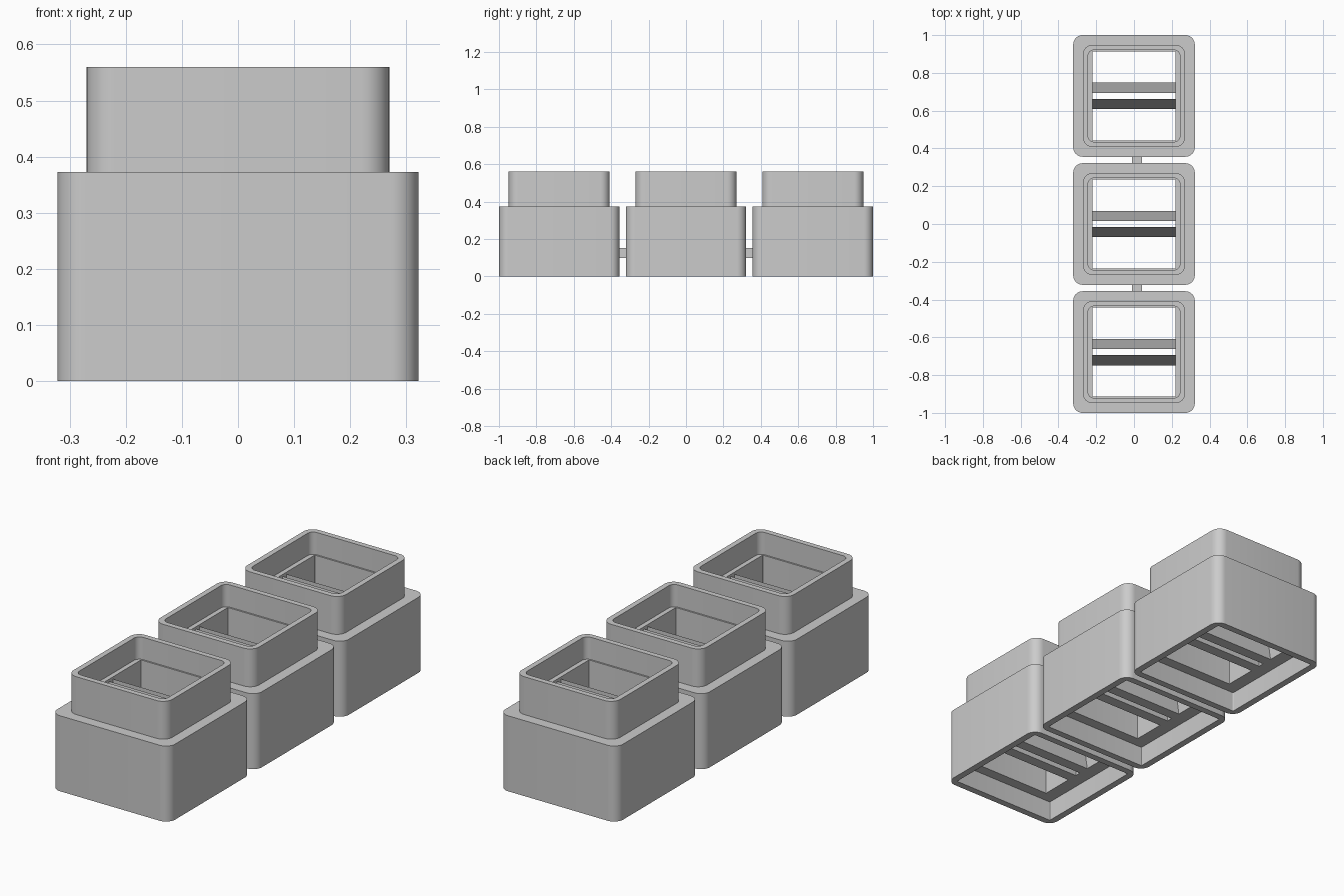
import bpy, bmesh, math

cube = bpy.data.objects.get("Cube")
if cube:
    bpy.data.objects.remove(cube, do_unlink=True)

grey = bpy.data.materials.new("plain grey")
grey.use_nodes = True
GREY = (0.6, 0.6, 0.6, 1)
grey.diffuse_color = GREY
grey.node_tree.nodes["Principled BSDF"].inputs["Base Color"].default_value = GREY

PITCH = 0.678
SEGMENTS = 8
STEP_Z, TOP_Z = 0.373, 0.56
LEDGE_Z, FLOOR_Z = 0.45, 0.1


def finish(name, bm, smooth=False):
    bmesh.ops.recalc_face_normals(bm, faces=bm.faces[:])
    mesh = bpy.data.meshes.new(name)
    bm.to_mesh(mesh)
    bm.free()
    mesh.materials.append(grey)
    obj = bpy.data.objects.new(name, mesh)
    bpy.context.collection.objects.link(obj)
    if smooth:
        bpy.ops.object.select_all(action='DESELECT')
        obj.select_set(True)
        bpy.context.view_layer.objects.active = obj
        bpy.ops.object.shade_smooth_by_angle(angle=math.radians(30))
    return obj


def rounded_ring(bm, half_x, half_y, radius, z):
    ring = []
    for corner, (sx, sy) in enumerate([(1, 1), (-1, 1), (-1, -1), (1, -1)]):
        for i in range(SEGMENTS + 1):
            a = math.pi / 2 * (corner + i / SEGMENTS)
            ring.append(bm.verts.new((sx * (half_x - radius) + radius * math.cos(a),
                                      sy * (half_y - radius) + radius * math.sin(a), z)))
    return ring


def build_housing(name):
    # One closed skin: outer walls, rim, upper recess, window, lower cavity
    bm = bmesh.new()
    outer = (0.322, 0.322, 0.05)
    collar = (0.27, 0.27, 0.05)
    recess = (0.243, 0.243, 0.03)
    window = (0.22, 0.235, 0.001)
    cavity = (0.288, 0.288, 0.004)
    levels = [(outer, 0), (outer, STEP_Z), (collar, STEP_Z), (collar, TOP_Z),
              (recess, TOP_Z), (recess, LEDGE_Z), (window, LEDGE_Z),
              (window, FLOOR_Z), (cavity, FLOOR_Z), (cavity, 0)]
    rings = [rounded_ring(bm, *shape, z) for shape, z in levels]
    for lower, upper in zip(rings, rings[1:] + rings[:1]):
        for i in range(len(lower)):
            j = (i + 1) % len(lower)
            bm.faces.new((lower[i], lower[j], upper[j], upper[i]))
    return finish(name, bm, smooth=True)


def build_crossbar(name, side):
    # Wedge with a steep outer slope and an upright inner face
    bm = bmesh.new()
    profile = [(0.015, FLOOR_Z), (0.07, FLOOR_Z), (0.015, LEDGE_Z - 0.01)]
    ends = [[bm.verts.new((x, side * y, z)) for y, z in profile] for x in (-0.225, 0.225)]
    for end in ends:
        bm.faces.new(end)
    for i in range(3):
        j = (i + 1) % 3
        bm.faces.new((ends[0][i], ends[0][j], ends[1][j], ends[1][i]))
    return finish(name, bm)


def build_tab(name, y):
    bm = bmesh.new()
    bmesh.ops.create_cube(bm, size=1)
    bmesh.ops.scale(bm, vec=(0.052, 0.05, 0.055), verts=bm.verts)
    bmesh.ops.translate(bm, vec=(0.016, y, 0.125), verts=bm.verts)
    return finish(name, bm)


# Three housings, each with a pair of crossbars
for index, label in zip((-1, 0, 1), ("front", "middle", "back")):
    parts = [build_housing(label + "_housing"),
             build_crossbar(label + "_crossbar_near", -1),
             build_crossbar(label + "_crossbar_far", 1)]
    for part in parts:
        part.location.y = index * PITCH

# Small tabs joining neighbouring housings
build_tab("front_connecting_tab", -PITCH / 2)
build_tab("back_connecting_tab", PITCH / 2)
